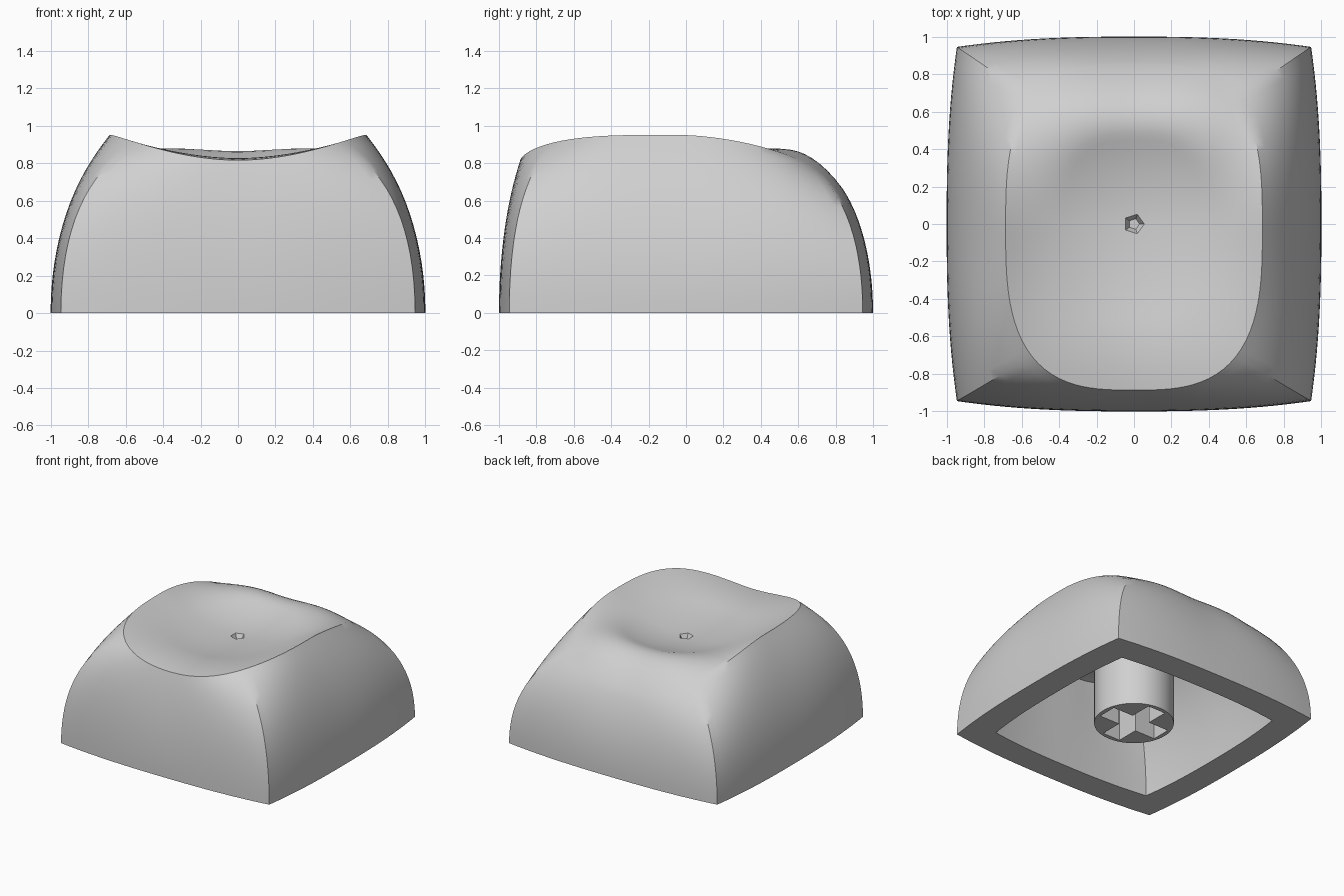
import bpy, bmesh, math
from mathutils import Vector

cube = bpy.data.objects.get("Cube")
if cube:
    bpy.data.objects.remove(cube)

grey = bpy.data.materials.new("light_grey")
grey.use_nodes = True
colour = (0.63, 0.63, 0.63, 1)
grey.diffuse_color = colour
grey.node_tree.nodes["Principled BSDF"].inputs["Base Color"].default_value = colour

SIDE = 28                            # segments along each side
INNER = Vector((0.78, 0.78, 0.9))    # cavity size relative to the outside
RIM_X, RIM_Y, RIM_SHIFT = 0.685, 0.868, -0.018


def dish_point(x, y):
    """Scooped top that rolls over towards its front and back rims."""
    u, v = abs(x) / RIM_X, abs(y - RIM_SHIFT) / RIM_Y
    reach = max((u ** 3 + v ** 3) ** (1 / 3), 1e-6)
    scoop, roll = (0.38, 0.405) if y > 0 else (0.16, 0.08)
    edge = max(0, (reach - 0.55) / 0.45)
    z = 0.77 + 0.385 * x * x + scoop * y * y - roll * (v / reach) ** 1.8 * edge ** 2
    return Vector((x, y, z))


def directions():
    """Angle and base outline point for every step around the cap."""
    for quarter in range(4):
        turn = quarter * math.pi / 2
        c, s = round(math.cos(turn)), round(math.sin(turn))
        for i in range(SIDE):
            u = 2 * i / SIDE - 1
            bx, by = 1 - 0.055 * abs(u) ** 2.5, 0.945 * u
            yield turn + u * math.pi / 4, Vector((bx * c - by * s, bx * s + by * c, 0))


STEPS = list(directions())


def rim_point(angle):
    c, s = math.cos(angle), math.sin(angle)
    r = (abs(c) ** 3 + abs(s) ** 3) ** (-1 / 3)
    return dish_point(RIM_X * r * c, RIM_Y * r * s + RIM_SHIFT)


def wall_ring(t):
    """Ring on the curved wall, t = 0 at the base and 1 at the rim."""
    ring = []
    for angle, base in STEPS:
        top = rim_point(angle)
        ctrl = base.copy()
        front = (1 - math.sin(angle)) / 2
        corner = math.sin(2 * angle) ** 2
        ctrl.z = (0.38 + 0.07 * front + 0.13 * math.cos(angle) ** 2
                  + corner * (0.08 + 0.1 * front))
        ring.append(base * (1 - t) ** 2 + ctrl * 2 * t * (1 - t) + top * t * t)
    return ring


def pentagon(angle, radius):
    fifth = math.tau / 5
    r = radius * math.cos(fifth / 2) / math.cos(angle % fifth - fifth / 2)
    return Vector((r * math.cos(angle), r * math.sin(angle), 0))


def dish_ring(t):
    """Ring on the dish, t = 0 at the rim and 1 at the small centre pit."""
    ring = []
    for angle, _ in STEPS:
        p = rim_point(angle).lerp(pentagon(angle, 0.055), t)
        ring.append(dish_point(p.x, p.y))
    return ring


def loop(bm, points):
    return [bm.verts.new(p) for p in points]


def bridge(bm, a, b):
    for i in range(len(a)):
        j = (i + 1) % len(a)
        bm.faces.new((a[i], a[j], b[j], b[i]))


def finish(bm, name):
    bmesh.ops.recalc_face_normals(bm, faces=bm.faces[:])
    mesh = bpy.data.meshes.new(name)
    bm.to_mesh(mesh)
    bm.free()
    mesh.materials.append(grey)
    obj = bpy.data.objects.new(name, mesh)
    bpy.context.collection.objects.link(obj)
    bpy.ops.object.select_all(action='DESELECT')
    obj.select_set(True)
    bpy.context.view_layer.objects.active = obj
    bpy.ops.object.shade_smooth_by_angle(angle=math.radians(35))


# Cap shell: cavity ceiling, cavity wall, flat foot, outer wall, dish, pit
outside = [wall_ring(i / 16) for i in range(17)] + [dish_ring(i / 20) for i in range(1, 21)]
inside = [[p * INNER for p in ring] for ring in reversed(outside)]
for ring in inside:
    for p in ring:
        p.x, p.y, p.z = (p.x, p.y, p.z)
pit_floor = [pentagon(angle, 0.03) + Vector((0, 0, 0.73)) for angle, _ in STEPS]
bm = bmesh.new()
loops = [loop(bm, ring) for ring in inside + outside + [pit_floor]]
for a, b in zip(loops, loops[1:]):
    bridge(bm, a, b)
bm.faces.new(loops[0])
bm.faces.new(loops[-1])
finish(bm, "cap_shell")


# Stem: round post with a cross-shaped socket in its end
def circle(z, radius=0.3, count=48):
    return [Vector((radius * math.cos(math.tau * i / count),
                    radius * math.sin(math.tau * i / count), z)) for i in range(count)]


def cross(z, reach=0.265, half=0.08):
    points = []
    for quarter in range(4):
        c, s = round(math.cos(quarter * math.pi / 2)), round(math.sin(quarter * math.pi / 2))
        for x, y in ((reach, -half), (reach, half), (half, half)):
            points.append(Vector((x * c - y * s, x * s + y * c, z)))
    return points


FOOT, ROOT, SOCKET = 0.03, 0.71, 0.4
bm = bmesh.new()
post, post_top = loop(bm, circle(FOOT)), loop(bm, circle(ROOT))
slot, slot_top = loop(bm, cross(FOOT)), loop(bm, cross(SOCKET))
bridge(bm, post, post_top)
bridge(bm, slot, slot_top)
bm.faces.new(slot_top)
bm.faces.new(post_top)
ends = [e for e in bm.edges if all(abs(v.co.z - FOOT) < 1e-5 for v in e.verts)]
bmesh.ops.triangle_fill(bm, edges=ends, use_beauty=True)
finish(bm, "stem")
